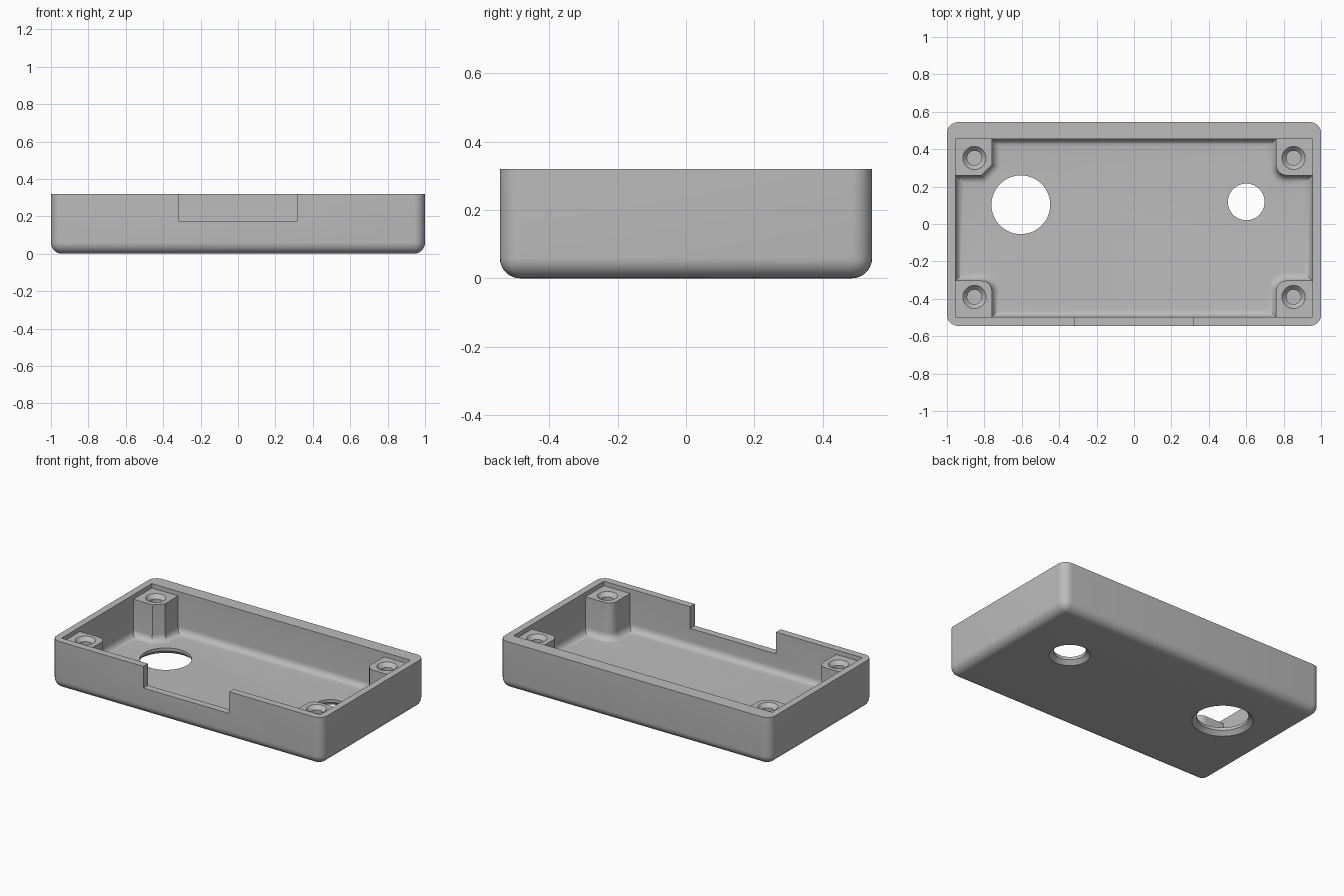
import bpy, bmesh, math
from mathutils import Vector

if "Cube" in bpy.data.objects:
    bpy.data.objects.remove(bpy.data.objects["Cube"], do_unlink=True)

HEIGHT, FLOOR, BOSS_TOP = 0.32, 0.045, 0.29
HALF_X, HALF_Y = 1.0, 0.545
IN_X, IN_FRONT, IN_BACK = 0.954, -0.497, 0.455
BOSS_X, BOSS_FRONT, BOSS_BACK = 0.76, -0.303, 0.26
ROUND = 0.055

plastic = bpy.data.materials.new("grey plastic")
plastic.use_nodes = True
plastic.diffuse_color = (0.5, 0.5, 0.5, 1)
plastic.node_tree.nodes["Principled BSDF"].inputs["Base Color"].default_value = (0.5, 0.5, 0.5, 1)


def prism(name, outline, z0, z1, bottom=0.0, sides=False):
    """Extruded outline; optionally bevels the bottom rim and upright edges."""
    bm = bmesh.new()
    base = bm.faces.new([bm.verts.new((x, y, z0)) for x, y in outline])
    top = bmesh.ops.extrude_face_region(bm, geom=[base])["geom"]
    bmesh.ops.translate(bm, vec=(0, 0, z1 - z0),
                        verts=[v for v in top if isinstance(v, bmesh.types.BMVert)])
    bmesh.ops.recalc_face_normals(bm, faces=bm.faces)
    if bottom:
        edges = [e for e in bm.edges
                 if all(v.co.z < z0 + 1e-5 for v in e.verts)
                 or (sides and abs(e.verts[0].co.z - e.verts[1].co.z) > 1e-4)]
        bmesh.ops.bevel(bm, geom=edges, offset=bottom, offset_type="OFFSET",
                        segments=8, profile=0.5, affect="EDGES")
    return finish(name, bm)


def turned(name, x, y, profile, segments=48):
    """Closed solid of revolution from (radius, z) points, bottom to top."""
    bm = bmesh.new()
    rings = []
    for r, z in profile:
        rings.append([bm.verts.new((x + r * math.cos(a), y + r * math.sin(a), z))
                      for a in (2 * math.pi * i / segments for i in range(segments))])
    for low, high in zip(rings, rings[1:]):
        for i in range(segments):
            j = (i + 1) % segments
            bm.faces.new((low[i], low[j], high[j], high[i]))
    bm.faces.new(rings[0][::-1])
    bm.faces.new(rings[-1])
    return finish(name, bm)


def finish(name, bm):
    bmesh.ops.recalc_face_normals(bm, faces=bm.faces)
    mesh = bpy.data.meshes.new(name)
    bm.to_mesh(mesh)
    bm.free()
    mesh.materials.append(plastic)
    obj = bpy.data.objects.new(name, mesh)
    bpy.context.collection.objects.link(obj)
    return obj


def rect(x0, x1, y0, y1):
    return [(x0, y0), (x1, y0), (x1, y1), (x0, y1)]


def boss_corner(sx, sy, steps):
    """Softened inner corner of a screw boss, from its side face to its end face."""
    y = BOSS_BACK if sy > 0 else BOSS_FRONT
    cx, cy = sx * (BOSS_X + ROUND), y + sy * ROUND
    return [(cx - sx * ROUND * math.cos(t), cy - sy * ROUND * math.sin(t))
            for t in (math.pi / 2 * i / steps for i in range(steps + 1))]


def cut(target, cutter):
    cutter.hide_render = True
    mod = target.modifiers.new(cutter.name, "BOOLEAN")
    mod.operation, mod.solver, mod.object = "DIFFERENCE", "EXACT", cutter
    bpy.context.view_layer.objects.active = target
    bpy.ops.object.modifier_apply(modifier=mod.name)
    bpy.data.objects.remove(cutter, do_unlink=True)


# Outer shell with rounded uprights and bottom rim
shell = prism("enclosure_shell", rect(-HALF_X, HALF_X, -HALF_Y, HALF_Y),
              0, HEIGHT, bottom=0.06, sides=True)

# Cavity outline that leaves a boss in each corner; one boss is chamfered
outline = []
for sx, sy, steps in ((-1, -1, 6), (1, -1, 6), (1, 1, 6), (-1, 1, 1)):
    y_wall = IN_BACK if sy > 0 else IN_FRONT
    y_boss = BOSS_BACK if sy > 0 else BOSS_FRONT
    corner = ([(sx * BOSS_X, y_wall)] + boss_corner(sx, sy, steps)
              + [(sx * IN_X, y_boss)])
    outline += corner if sx * sy < 0 else corner[::-1]
cut(shell, prism("cavity", outline, FLOOR, 0.4, bottom=0.045))

# Shallow recess lowering the boss tops below the rim
cut(shell, prism("rim_recess", rect(-IN_X, IN_X, IN_FRONT, IN_BACK), BOSS_TOP, 0.4))

# Notch in the front wall
cut(shell, prism("front_notch", rect(-0.317, 0.317, -0.7, -0.44), 0.175, 0.5))

# Floor openings, chamfered on the underside
for x, y, r in ((-0.605, 0.103, 0.157), (0.6, 0.118, 0.098)):
    cut(shell, turned("floor_opening", x, y,
                      [(r + 0.036, -0.01), (r, 0.026), (r, 0.12)], 64))

# Countersunk screw holes in the bosses
for x in (-0.853, 0.853):
    for y in (-0.39, 0.353):
        cut(shell, turned("screw_hole", x, y,
                          [(0.039, 0.08), (0.039, BOSS_TOP - 0.025),
                           (0.062, BOSS_TOP), (0.062, 0.4)], 32))

# Smooth the fillets and keep the edges crisp
bpy.ops.object.select_all(action="DESELECT")
shell.select_set(True)
bpy.context.view_layer.objects.active = shell
bpy.ops.object.shade_smooth_by_angle(angle=math.radians(30))
